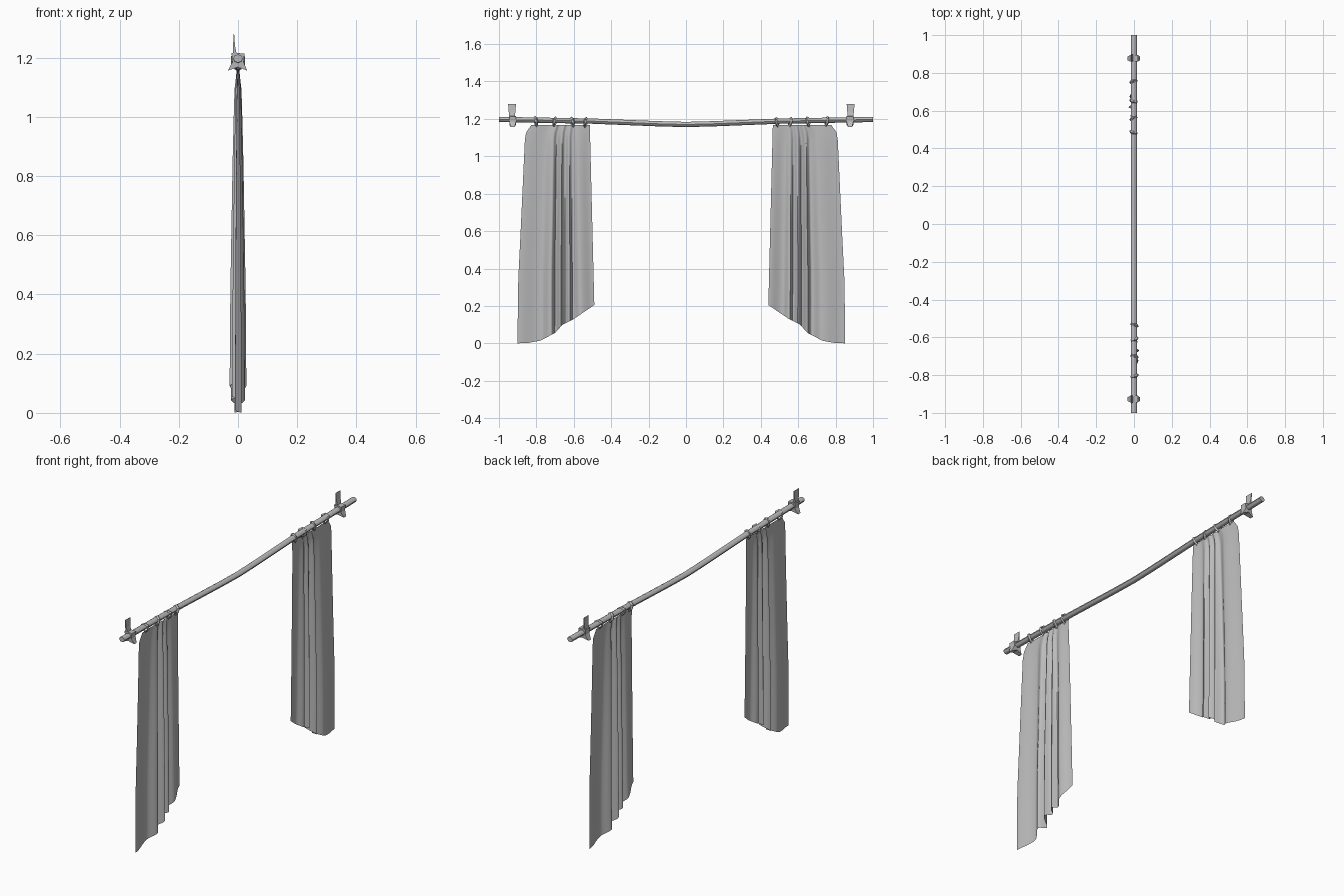
import bpy, bmesh, math
from mathutils import Vector, Matrix

cube = bpy.data.objects.get("Cube")
if cube:
    bpy.data.objects.remove(cube)

grey = bpy.data.materials.new("plain grey")
grey.use_nodes = True
GREY = (0.5, 0.5, 0.5, 1)
grey.diffuse_color = GREY
grey.node_tree.nodes["Principled BSDF"].inputs["Base Color"].default_value = GREY


def finish(bm, name, smooth=None, fix=True):
    if fix:
        bmesh.ops.recalc_face_normals(bm, faces=bm.faces)
    mesh = bpy.data.meshes.new(name)
    bm.to_mesh(mesh)
    bm.free()
    mesh.materials.append(grey)
    ob = bpy.data.objects.new(name, mesh)
    bpy.context.collection.objects.link(ob)
    if smooth:
        bpy.ops.object.select_all(action='DESELECT')
        ob.select_set(True)
        bpy.context.view_layer.objects.active = ob
        bpy.ops.object.shade_smooth_by_angle(angle=math.radians(smooth))
    return ob


def skin(bm, rows, closed):
    """Join rows of points with quads."""
    vs = [[bm.verts.new(p) for p in row] for row in rows]
    for a, b in zip(vs, vs[1:]):
        n = len(a)
        for i in range(n if closed else n - 1):
            j = (i + 1) % n
            bm.faces.new((a[i], a[j], b[j], b[i]))
    return vs


def lerp_table(table, t, ease=False):
    """Interpolate a value from (position, value) pairs."""
    for (p, a), (q, b) in zip(table, table[1:]):
        if t <= q:
            k = max(0, (t - p) / (q - p))
            if ease:
                k = (1 - math.cos(math.pi * k)) / 2
            return a + (b - a) * k
    return table[-1][1]


# Sagging rod
ROD = [(-1, 1.197), (-.5, 1.188), (-.15, 1.174), (0, 1.170),
       (.15, 1.174), (.5, 1.188), (1, 1.197)]
bm = bmesh.new()
rows = [[(.016 * math.cos(a * math.pi / 4), y, z + .014 * math.sin(a * math.pi / 4))
         for a in range(8)] for y, z in ROD]
vs = skin(bm, rows, True)
bm.faces.new(vs[0])
bm.faces.new(vs[-1])
finish(bm, "rod", 50)

# Curtain: fold depth and hem height across the width
FOLDS = [(-.90, .012), (-.78, -.010), (-.72, .024), (-.702, -.020), (-.668, .029),
         (-.650, -.014), (-.622, .021), (-.605, -.012), (-.565, .014), (-.49, -.010)]
HEM = [(-.90, 0), (-.84, .003), (-.78, .014), (-.72, .045), (-.70, .055),
       (-.66, .10), (-.60, .13), (-.49, .205)]
OUTER = [(0, -.90), (.3, -.899), (.6, -.884), (1.12, -.86), (1.17, -.825)]
DEPTH = [(0, 1), (.4, .9), (.9, .6), (1.1, .4), (1.13, .25), (1.17, .12)]
LEVELS = (0, .15, .3, .5, .7, .85, .93, .965, 1)


def curtain(name):
    bm = bmesh.new()
    rows = []
    for k in LEVELS:
        row = []
        for i in range(61):
            u = i / 60
            base = -.90 + .41 * u
            hem = lerp_table(HEM, base)
            z = hem + (1.168 - hem) * k
            left = lerp_table(OUTER, z)
            right = -.49 - .025 * max(0, z - .2)
            x = lerp_table(FOLDS, base, True) * lerp_table(DEPTH, z)
            row.append((x, left + (right - left) * u, z))
        rows.append(row)
    skin(bm, rows, False)
    return finish(bm, name, 60, False)


# Ring: triangular-section loop with a pinched lower point
def ring(name, y, tilt):
    bm = bmesh.new()
    rows = []
    for i in range(7):
        a = math.tau * (i % 6) / 6 - math.pi / 2
        r = .030 if i % 6 == 0 else .020
        row = []
        for j in range(3):
            b = math.tau * j / 3
            rr = r + .005 * math.cos(b)
            row.append((rr * math.cos(a) + .003, .009 * math.sin(b), rr * math.sin(a)))
        rows.append(row)
    skin(bm, rows, True)
    bmesh.ops.remove_doubles(bm, verts=bm.verts, dist=.0001)
    bm.transform(Matrix.Translation((0, y, lerp_table(ROD, y) - .002))
                 @ Matrix.Rotation(tilt, 4, 'Z') @ Matrix.Rotation(tilt * .6, 4, 'X'))
    return finish(bm, name)


# The second curtain set is the first turned half round and shifted along the rod
turn = Matrix.Translation((0, -.05, 0)) @ Matrix.Rotation(math.pi, 4, 'Z')
for side in ("right", "left"):
    parts = [curtain(side + "_curtain")]
    for n, (y, tilt) in enumerate([(-.805, .3), (-.70, -.35), (-.61, .4), (-.535, -.3)]):
        parts.append(ring(f"{side}_ring_{n + 1}", y, tilt))
    if side == "left":
        for ob in parts:
            ob.data.transform(turn)

# Cloth ties at the ends: flared wrap around the rod with an upright tail
WRAP = [(-.022, 1.216), (.022, 1.214), (.019, 1.185), (.031, 1.156),
        (0, 1.168), (-.034, 1.156), (-.019, 1.185)]
for side, y, s in (("right", -.927, 1), ("left", .877, -1)):
    bm = bmesh.new()
    rows = [[(x, y + e * (.010 if z < 1.16 else .018), z) for x, z in WRAP] for e in (-1, 1)]
    vs = skin(bm, rows, True)
    for row in vs:
        bm.faces.new(row)
    finish(bm, side + "_tie_wrap")
    bm = bmesh.new()
    tail = [((-.016, -.003), .014, 1.205), ((-.0165, -.010), .018, 1.24), ((-.015, -.013), .021, 1.28)]
    rows = [[(xs[i], y + s * (e * w - .003), z) for i, e in ((0, -1), (0, 1), (1, 1), (1, -1))]
            for xs, w, z in tail]
    vs = skin(bm, rows, True)
    bm.faces.new(vs[0])
    bm.faces.new(vs[-1])
    finish(bm, side + "_tie_tail")
